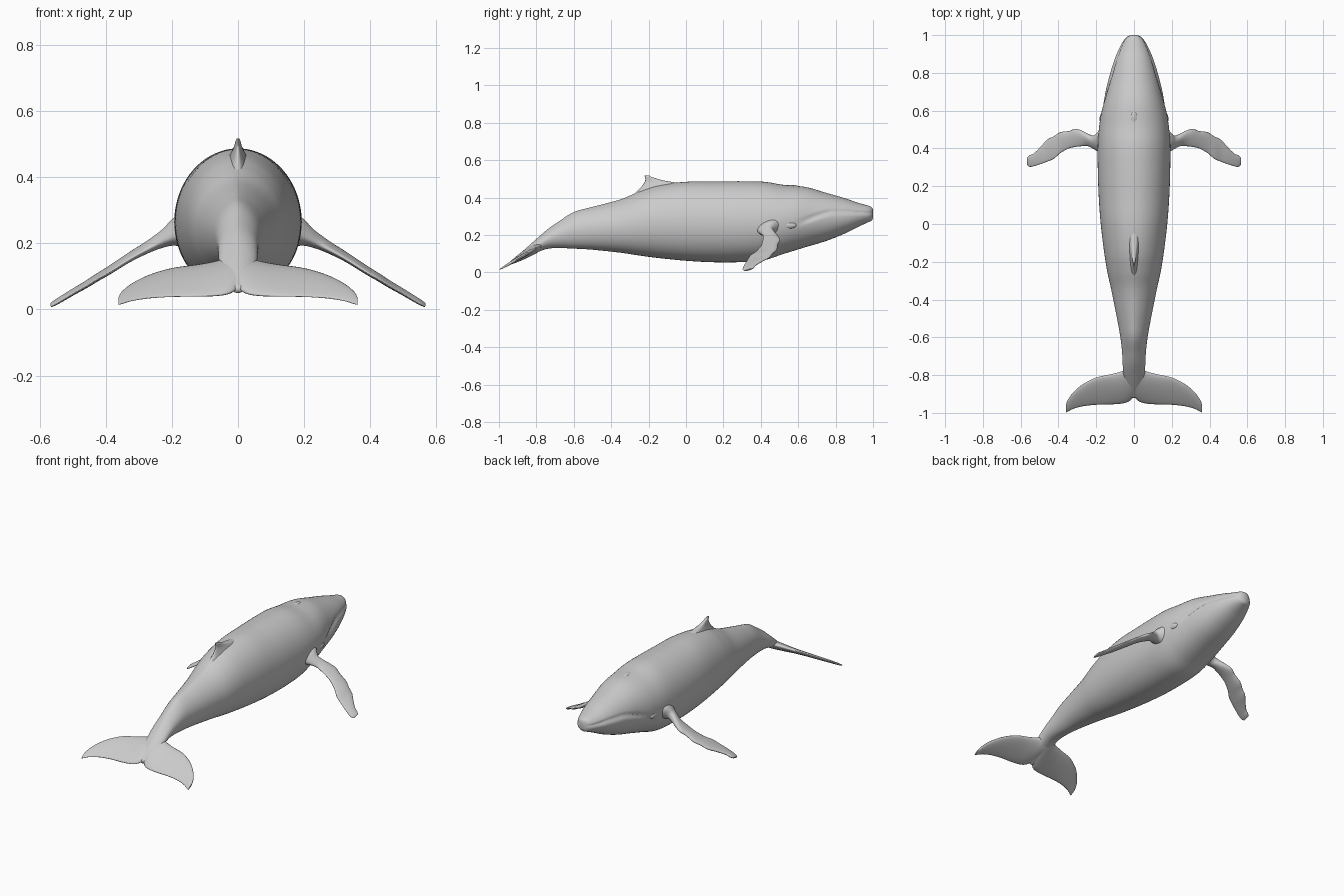
import bpy, bmesh, math
from mathutils import Vector


def spline(rows, n):
    """Catmull-Rom interpolation of tuples, n steps per span."""
    out = []
    for i in range(len(rows) - 1):
        a, b, c, d = rows[max(i - 1, 0)], rows[i], rows[i + 1], rows[min(i + 2, len(rows) - 1)]
        for k in range(n):
            t = k / n
            out.append([0.5 * (2 * q + (r - p) * t + (2 * p - 5 * q + 4 * r - s) * t * t
                               + (3 * q - p - 3 * r + s) * t ** 3)
                        for p, q, r, s in zip(a, b, c, d)])
    out.append(list(rows[-1]))
    return out


def loft(name, rings, cap_start=True, mirror=False):
    bm = bmesh.new()
    loops = [[bm.verts.new(p) for p in ring] for ring in rings]
    n = len(loops[0])
    for a, b in zip(loops, loops[1:]):
        for i in range(n):
            j = (i + 1) % n
            bm.faces.new((a[i], a[j], b[j], b[i]))
    bm.faces.new(loops[-1])
    if cap_start:
        bm.faces.new(loops[0])
    bmesh.ops.recalc_face_normals(bm, faces=bm.faces[:])
    mesh = bpy.data.meshes.new(name)
    bm.to_mesh(mesh)
    bm.free()
    for f in mesh.polygons:
        f.use_smooth = True
    ob = bpy.data.objects.new(name, mesh)
    bpy.context.collection.objects.link(ob)
    if mirror:
        ob.modifiers.new("mirror", 'MIRROR').use_axis[0] = True
    return ob


def fin(name, rows, normal, mirror=True, n=6, sides=24):
    """Rows: leading edge xyz, trailing edge xyz, half thickness."""
    nv = Vector(normal).normalized()
    rings = []
    for r in spline(rows, n):
        lead, trail, t = Vector(r[:3]), Vector(r[3:6]), r[6]
        ring = []
        for i in range(sides):
            a = 2 * math.pi * i / sides
            c, s = math.cos(a), math.sin(a)
            ring.append((lead + trail) / 2 + (lead - trail) / 2 * c + nv * t * s * (0.85 + 0.25 * c))
        rings.append(ring)
    return loft(name, rings, not mirror, mirror)


# Body: y, belly z, back z, half width, upper keel exponent
body_rows = [
    (-0.92, .050, .070, .015, 1.0), (-0.86, .075, .125, .042, 1.1), (-0.80, .105, .178, .056, 1.3),
    (-0.74, .126, .230, .060, 1.5), (-0.68, .130, .272, .063, 1.5), (-0.60, .127, .322, .072, 1.4),
    (-0.50, .121, .350, .090, 1.3), (-0.35, .105, .390, .120, 1.2), (-0.25, .090, .432, .142, 1.15),
    (-0.15, .077, .465, .158, 1.1), (0.00, .062, .484, .176, 1.0), (0.15, .054, .486, .187, 1.0),
    (0.30, .055, .487, .192, 1.0), (0.42, .066, .484, .192, 1.0), (0.52, .098, .468, .184, 1.0),
    (0.64, .135, .456, .164, 1.0), (0.75, .168, .425, .139, 1.0), (0.85, .208, .396, .110, 1.0),
    (0.92, .243, .372, .083, .95), (0.97, .266, .358, .057, .9), (0.992, .276, .349, .036, .9),
    (1.00, .292, .335, .015, .9)]


def mouth_height(y):
    if y > 0.78:
        return 0.322 - 0.06 * max(0, y - 0.88)
    return 0.322 - 0.072 * min(1, (0.78 - y) / 0.2) ** 1.3


rings = []
for y, bot, top, w, p in spline(body_rows, 7):
    mid = bot + (top - bot) * 0.48
    fade = max(0, min(1, (y - 0.58) / 0.1))
    ring = []
    for i in range(80):
        a = 2 * math.pi * i / 80
        c, s = math.cos(a), math.sin(a)
        x = w * math.copysign(abs(c) ** (p if s > 0 else 0.9), c)
        z = mid + (top - mid if s > 0 else mid - bot) * s
        # Mouth crease with a fuller lower lip
        d = z - mouth_height(y)
        x *= 1 - fade * (0.07 * math.exp(-(d / 0.009) ** 2) + (0.04 if d > 0 else 0))
        ring.append((x, y, z))
    rings.append(ring)
loft("body", rings)

# Tail flukes lie in one sloping plane
def fluke_z(y):
    return 0.013 + 0.59 * (y + 1)

fluke = [(0, -.75, -.912, .028), (.025, -.755, -.938, .027), (.06, -.778, -.95, .023),
         (.12, -.795, -.955, .017), (.20, -.813, -.957, .013), (.27, -.848, -.965, .011),
         (.32, -.89, -.978, .009), (.35, -.93, -.993, .007), (.361, -.96, -.998, .005)]
fin("tail_flukes", [(x, a, fluke_z(a), x, b, fluke_z(b), t) for x, a, b, t in fluke], (0, -.5, .86))

# Flippers: x, leading y, trailing y, z, half thickness
flipper = [(.145, .53, .35, .228, .075), (.178, .495, .375, .226, .055), (.21, .468, .395, .217, .034),
           (.245, .478, .412, .201, .024), (.275, .494, .412, .185, .019), (.31, .504, .408, .166, .016),
           (.345, .492, .400, .145, .014), (.39, .486, .375, .116, .013), (.425, .464, .345, .095, .012),
           (.46, .446, .330, .073, .011), (.495, .408, .317, .053, .010), (.53, .374, .306, .032, .009),
           (.552, .364, .303, .019, .008), (.565, .352, .312, .012, .005)]
fin("flippers", [(x, a, z + .006, x, b, z - .004, t) for x, a, b, z, t in flipper], (.5, 0, .86))

# Dorsal fin: z, leading y, trailing y, half thickness
dorsal = [(.40, .12, -.30, .07), (.445, .06, -.25, .042), (.475, -.03, -.226, .024),
          (.492, -.125, -.218, .014), (.508, -.178, -.219, .009), (.517, -.197, -.222, .004)]
fin("dorsal_fin", [(0, a, z, 0, b, z, t) for z, a, b, t in dorsal], (1, 0, 0), mirror=False)


def bump(name, loc, scale):
    bpy.ops.mesh.primitive_uv_sphere_add(segments=20, ring_count=12, location=loc)
    ob = bpy.context.object
    ob.name = name
    ob.scale = scale
    bpy.ops.object.shade_smooth()


# Blowhole ridge and brow bumps
bump("blowhole", (0, .565, .458), (.016, .035, .010))
for side, label in ((1, "right"), (-1, "left")):
    bump(label + "_eye", (side * .168, .555, .252), (.014, .035, .018))
